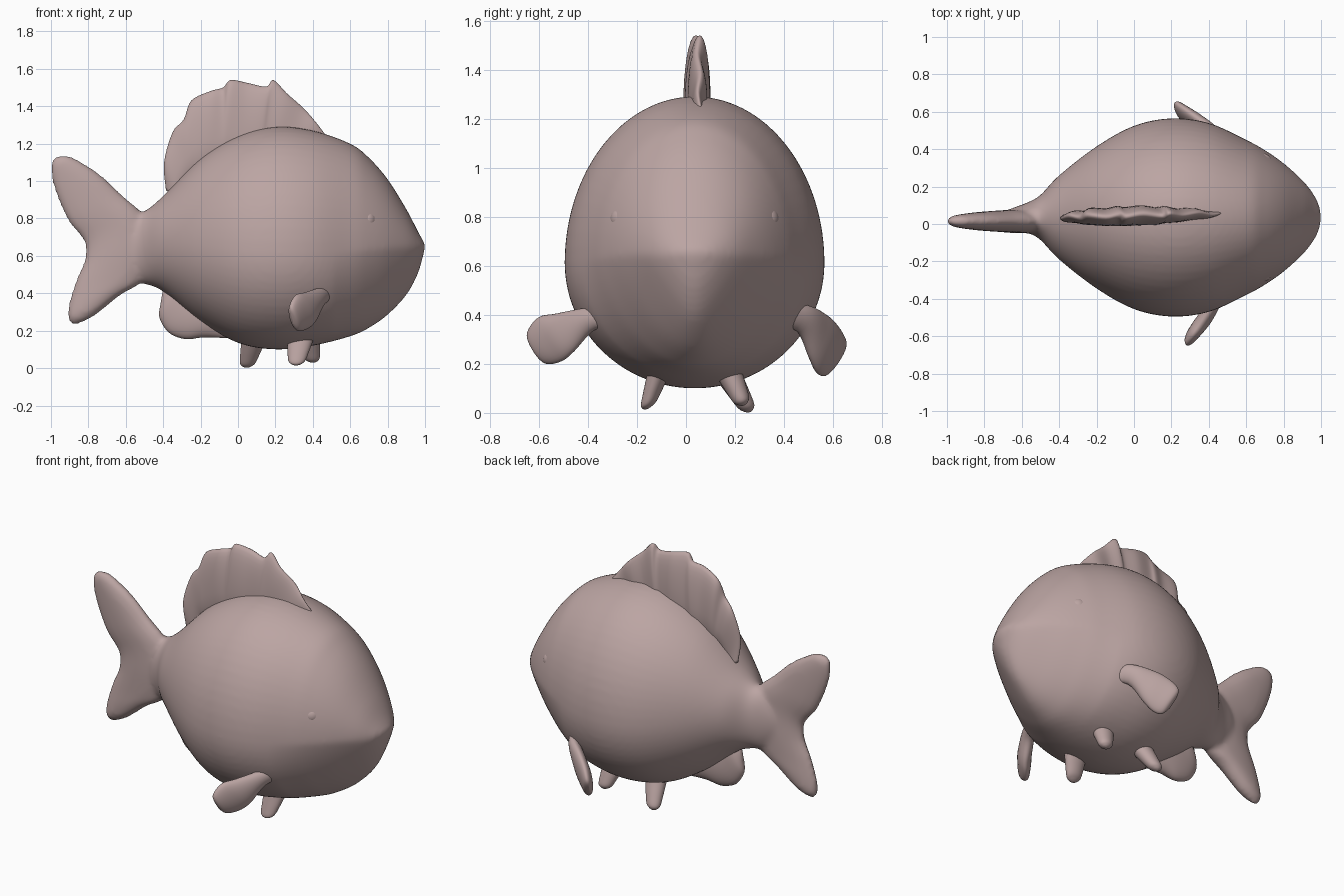
import bpy, bmesh, math
from mathutils import Vector

if "Cube" in bpy.data.objects:
    bpy.data.objects.remove(bpy.data.objects["Cube"])

Y_MID = 0.035

skin = bpy.data.materials.new("skin")
skin.diffuse_color = (.50, .375, .365, 1)
skin.use_nodes = True
skin.node_tree.nodes["Principled BSDF"].inputs["Base Color"].default_value = skin.diffuse_color


def curve_rows(rows, steps):
    """Catmull-Rom interpolation through rows of numbers."""
    out = []
    for i in range(len(rows) - 1):
        p0, p1 = rows[max(i - 1, 0)], rows[i]
        p2, p3 = rows[i + 1], rows[min(i + 2, len(rows) - 1)]
        for s in range(steps):
            t = s / steps
            out.append([0.5 * (2 * b + (c - a) * t + (2 * a - 5 * b + 4 * c - d) * t * t
                               + (3 * b - a - 3 * c + d) * t ** 3)
                        for a, b, c, d in zip(p0, p1, p2, p3)])
    return out + [list(rows[-1])]


def loft(bm, rows, normal, steps=5, sides=32, chin=lambda x: 0):
    """Rows: low edge xyz, high edge xyz, half thickness, position of widest point."""
    rings = []
    n = Vector(normal).normalized()
    for r in curve_rows(rows, steps):
        lo, hi = Vector(r[0:3]), Vector(r[3:6])
        mid = lo.lerp(hi, r[7])
        ring = []
        for k in range(sides):
            c, s = math.cos(math.tau * k / sides), math.sin(math.tau * k / sides)
            edge = (hi - mid) * c if c > 0 else (mid - lo) * c
            if c < 0:
                s *= 1 + chin(r[0]) * c
            ring.append(bm.verts.new(mid + edge + n * max(r[6], 0.001) * s))
        rings.append(ring)
    for a, b in zip(rings, rings[1:]):
        for k in range(sides):
            j = (k + 1) % sides
            bm.faces.new((a[k], a[j], b[j], b[k]))
    bm.faces.new(rings[0])
    bm.faces.new(rings[-1])


def flat(rows, y=Y_MID):
    """Expand x,z,x,z,thickness,mid rows into a vertical plane."""
    return [(a, y, b, c, y, d, t, m) for a, b, c, d, t, m in rows]


def finish(name, bm):
    bmesh.ops.recalc_face_normals(bm, faces=bm.faces)
    for f in bm.faces:
        f.smooth = True
    mesh = bpy.data.meshes.new(name)
    bm.to_mesh(mesh)
    bm.free()
    mesh.materials.append(skin)
    ob = bpy.data.objects.new(name, mesh)
    bpy.context.collection.objects.link(ob)
    return ob


# Body: x, bottom z, top z, half width, widest point; the chin tucks in under the mouth
body = [(-0.72, .60, .70, .02, .5), (-0.65, .52, .78, .05, .5), (-0.57, .46, .83, .08, .5),
        (-0.5, .45, .84, .12, .5), (-0.4, .41, .92, .225, .5), (-0.2, .25, 1.12, .38, .46),
        (0, .135, 1.24, .49, .44), (.2, .10, 1.29, .53, .43), (.4, .12, 1.27, .505, .43),
        (.6, .17, 1.20, .415, .44), (.7, .215, 1.125, .36, .46), (.8, .285, 1.01, .29, .49),
        (.9, .39, .85, .20, .55), (.96, .50, .735, .125, .6), (.99, .60, .68, .065, .62),
        (1.0, .645, .665, .01, .5)]
bm = bmesh.new()
loft(bm, flat([(x, b, x, t, w, m) for x, b, t, w, m in body]), (0, 1, 0), 6, 64,
     chin=lambda x: .45 * min(max((x - .5) / .4, 0), 1))

# Forked tail, swept from upper tip to lower tip, fused into the body
loft(bm, flat([(-.97, 1.135, -.94, 1.14, .006, .5), (-1.0, 1.09, -.88, 1.125, .03, .5),
               (-.985, .97, -.75, 1.045, .045, .6), (-.91, .79, -.63, .935, .055, .6),
               (-.825, .68, -.51, .82, .06, .65), (-.82, .58, -.45, .65, .065, .6),
               (-.87, .46, -.51, .47, .06, .6), (-.905, .34, -.63, .39, .055, .6),
               (-.91, .27, -.76, .285, .04, .5), (-.89, .228, -.85, .235, .006, .5)], .015),
     (0, 1, 0), 6)
fish = finish("body_and_tail", bm)
mod = fish.modifiers.new("fuse", 'REMESH')
mod.mode = 'VOXEL'
mod.voxel_size = 0.015
mod.use_smooth_shade = True
mod = fish.modifiers.new("soften", 'SMOOTH')
mod.factor = 0.5
mod.iterations = 6

# Dorsal fin with a ragged rim: base x, base z, rim x, rim z
rim = [(-.30, .90, -.385, .95), (-.30, .94, -.395, 1.10), (-.27, 1.0, -.35, 1.26),
       (-.24, 1.02, -.29, 1.33), (-.21, 1.03, -.25, 1.43), (-.15, 1.05, -.15, 1.48),
       (-.10, 1.06, -.08, 1.50), (-.06, 1.06, -.04, 1.54), (.03, 1.08, .05, 1.525),
       (.10, 1.08, .15, 1.505), (.14, 1.09, .19, 1.54), (.20, 1.12, .26, 1.47),
       (.26, 1.14, .35, 1.39), (.31, 1.15, .42, 1.31), (.36, 1.16, .48, 1.23)]
bm = bmesh.new()
loft(bm, [(a, .03 + .0015 * i, b, c, .035 + .0015 * i + .006 * (-1) ** i, d,
           .018 + .036 * math.sin(math.pi * i / 14) - .003 * (i % 2), .4)
          for i, (a, b, c, d) in enumerate(rim)], (0, 1, 0))
finish("dorsal_fin", bm)

# Anal fin
bm = bmesh.new()
loft(bm, flat([(-.415, .34, -.40, .43, .01, .5), (-.42, .27, -.33, .45, .04, .6),
               (-.37, .19, -.26, .42, .05, .6), (-.28, .155, -.18, .38, .055, .6),
               (-.18, .165, -.10, .32, .05, .6), (-.06, .16, -.04, .25, .03, .5)]), (0, 1, 0))
finish("anal_fin", bm)

# Pectoral paddles, one on each side with a slightly different pose
paddles = {
    "pectoral_fin_near": ((.20, -.17, 0),
        [(.50, -.28, .36, .50, -.28, .44, .025), (.45, -.38, .335, .44, -.40, .43, .036),
         (.41, -.46, .25, .36, -.53, .405, .04), (.37, -.51, .21, .31, -.60, .39, .038),
         (.32, -.57, .20, .28, -.645, .33, .028), (.295, -.61, .235, .285, -.635, .28, .004)]),
    "pectoral_fin_far": ((.15, .20, 0),
        [(.50, .35, .36, .52, .35, .46, .025), (.43, .46, .33, .43, .49, .44, .036),
         (.36, .51, .22, .33, .57, .40, .04), (.31, .535, .165, .26, .62, .35, .038),
         (.27, .565, .15, .22, .65, .29, .028), (.24, .595, .18, .22, .635, .24, .004)])}
for name, (normal, rows) in paddles.items():
    bm = bmesh.new()
    loft(bm, [(*r, .5) for r in rows], normal)
    finish(name, bm)

# Three small belly fins: root and tip positions
nubs = {"belly_fin_left": ((.345, -.09, .22), (.31, -.16, .015), .06),
        "belly_fin_right": ((.36, .15, .22), (.40, .235, .03), .055),
        "belly_fin_rear": ((.10, .14, .21), (.045, .26, .003), .055)}
for name, (root, tip, w) in nubs.items():
    root, tip = Vector(root), Vector(tip)
    rows = []
    for f, s in ((0, 1.4), (.35, 1.15), (.65, .95), (.88, .75), (.97, .4), (1, .08)):
        c, side = root.lerp(tip, f), Vector((w * s, 0, 0))
        rows.append((*(c - side), *(c + side), .045 * s, .5))
    bm = bmesh.new()
    loft(bm, rows, (0, 1, .3))
    finish(name, bm)

# Eyes: shallow bumps on both cheeks
for name, side in (("eye_left", -1), ("eye_right", 1)):
    bm = bmesh.new()
    bmesh.ops.create_uvsphere(bm, u_segments=32, v_segments=16, radius=0.055)
    eye = finish(name, bm)
    eye.location = (.685, Y_MID + side * .289, .79)
